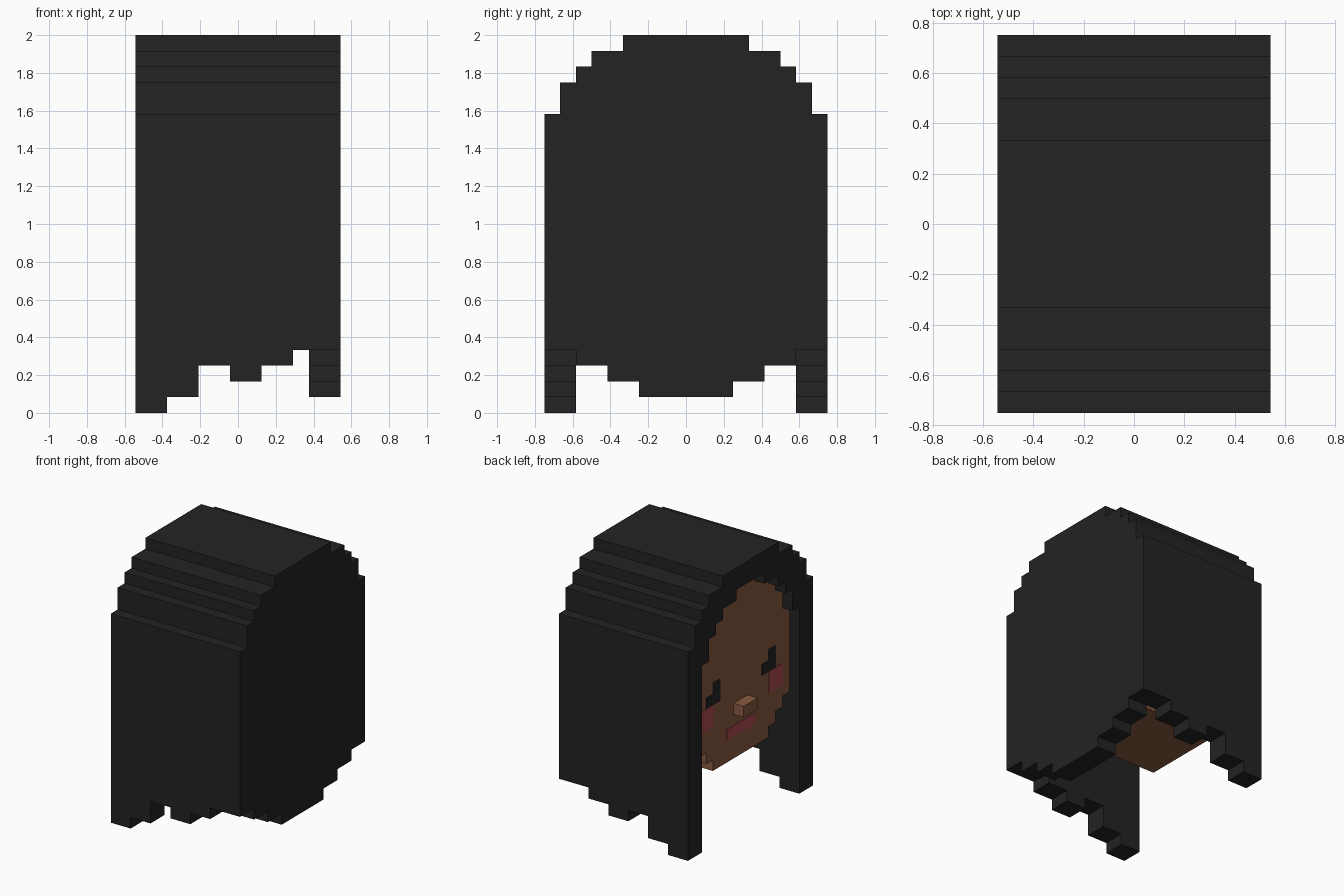
import bpy, bmesh

if "Cube" in bpy.data.objects:
    bpy.data.objects.remove(bpy.data.objects["Cube"])

V = 1 / 12  # one block; all sizes below are in blocks


def material(name, rgb):
    m = bpy.data.materials.new(name)
    m.diffuse_color = (*rgb, 1)
    m.use_nodes = True
    m.node_tree.nodes["Principled BSDF"].inputs["Base Color"].default_value = m.diffuse_color
    return m


BLACK = material("soft_black", (0.0168, 0.0168, 0.0168))
SKIN = material("warm_brown", (0.25, 0.105, 0.052))
ROSE = material("rose", (0.42, 0.07, 0.088))


def prism(name, outline, axis, a, b, mat):
    """Extrude a flat outline along x (outline in y,z) or y (outline in x,z)."""
    place = (lambda p, d: (d, p[0], p[1])) if axis == "x" else (lambda p, d: (p[0], d, p[1]))
    bm = bmesh.new()
    face = bm.faces.new([bm.verts.new([c * V for c in place(p, a)]) for p in outline])
    ext = bmesh.ops.extrude_face_region(bm, geom=[face])
    shift = [c * V for c in place((0, 0), b - a)]
    bmesh.ops.translate(bm, vec=shift, verts=[v for v in ext["geom"] if isinstance(v, bmesh.types.BMVert)])
    bmesh.ops.recalc_face_normals(bm, faces=bm.faces[:])
    mesh = bpy.data.meshes.new(name)
    bm.to_mesh(mesh)
    bm.free()
    mesh.materials.append(mat)
    obj = bpy.data.objects.new(name, mesh)
    bpy.context.collection.objects.link(obj)
    return obj


def stairs(z, steps):
    """Symmetric stepped outline from (half width, top height) steps."""
    half = []
    for w, top in steps:
        half += [(w, z), (w, top)]
        z = top
    return half + [(-y, h) for y, h in reversed(half)]


def rect(y0, y1, z0, z1):
    return [(y0, z0), (y1, z0), (y1, z1), (y0, z1)]


DOME = [(9, 19), (8, 21), (7, 22), (6, 23), (4, 24)]
INNER = [(6, 19), (5, 20), (4, 21), (2, 22)]

# Hair: arched cap, back curtain and two side curtains with ragged hems
prism("hair_cap", stairs(17, DOME) + stairs(17, INNER)[::-1], "x", -6.5, 4.5, BLACK)
prism("hair_back", stairs(1, [(3, 2), (5, 3), (7, 17)] + DOME), "x", 4.5, 6.5, BLACK)
hem = [(-6.5, -4.5, 0), (-4.5, -2.5, 1), (-2.5, -0.5, 3), (-0.5, 1.5, 2), (1.5, 3.5, 3), (3.5, 6.5, 4)]
side = [p for x0, x1, z in hem for p in ((x0, z), (x1, z))] + [(6.5, 17), (-6.5, 17)]
prism("hair_side_right", side, "y", -9, -7, BLACK)
prism("hair_side_left", side, "y", 7, 9, BLACK)

# Head filling the hair, set back one block, with a stepped jaw
prism("head", stairs(6, [(4, 7), (5, 8), (6, 9), (7, 17)] + INNER), "x", -5.5, 4.5, SKIN)
prism("nose", rect(-1, 1, 10, 11), "x", -6.5, -5.5, SKIN)

# Painted face details as thin plates
PLATE = (-5.55, -5.5)
prism("mouth", rect(-2, 2, 8, 9), "x", *PLATE, ROSE)
for label, y_cheek, y_eye in (("left", 4, 3), ("right", -6, -5)):
    prism("cheek_" + label, rect(y_cheek, y_cheek + 2, 10, 12), "x", *PLATE, ROSE)
    # L-shaped closed eye
    y = y_eye
    eye = [(y, 12), (y + 2, 12), (y + 2, 13), (y + 1, 13), (y + 1, 14), (y, 14)]
    prism("eye_" + label, eye, "x", *PLATE, BLACK)
